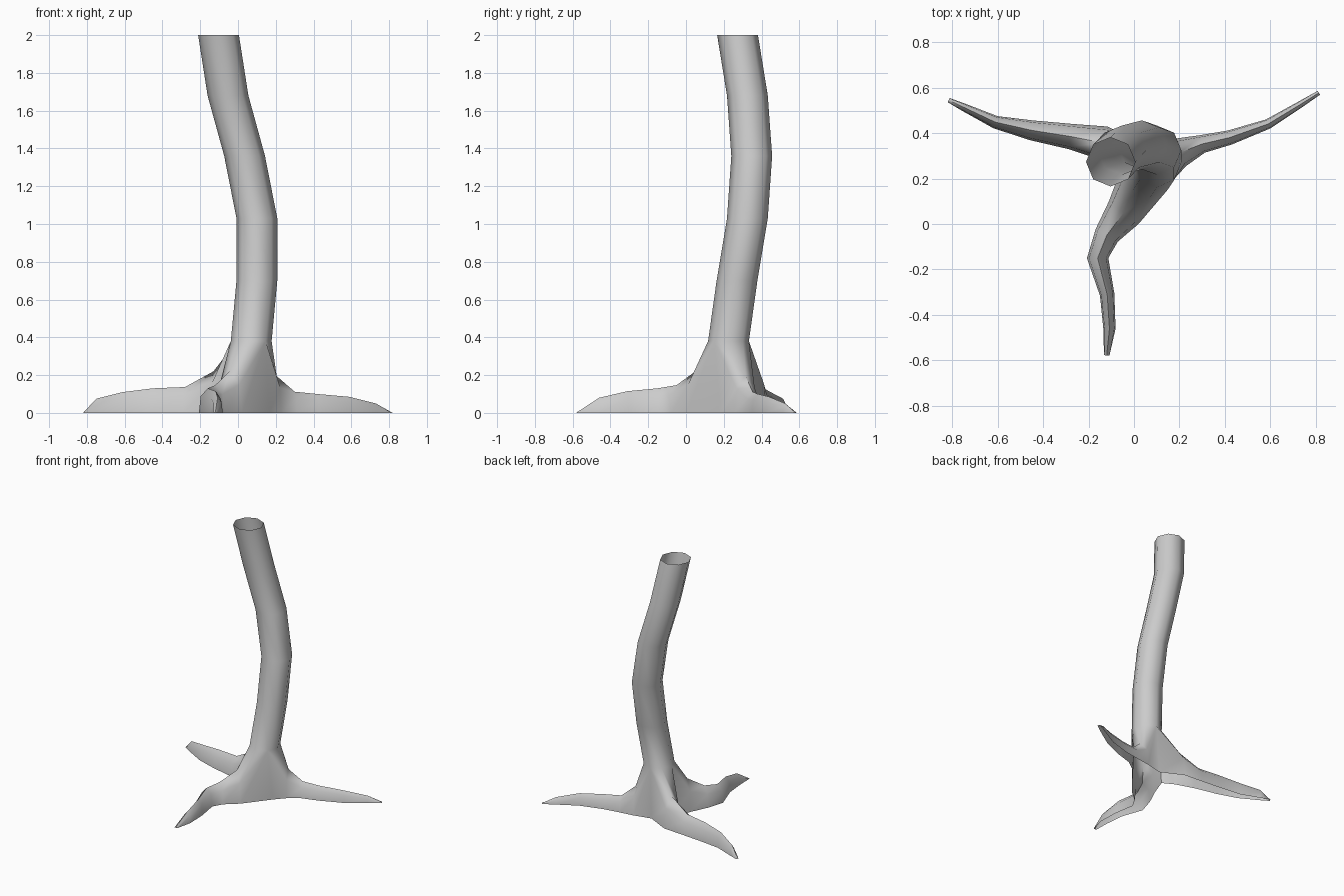
import bpy, bmesh, math
from mathutils import Vector

if "Cube" in bpy.data.objects:
    bpy.data.objects.remove(bpy.data.objects["Cube"])

bm = bmesh.new()

# Trunk: octagonal rings along a bent path
R = 0.108
path = [(0.07, 0.225, 0.38), (0.10, 0.27, 0.70), (0.10, 0.325, 1.03),
        (0.035, 0.348, 1.36), (-0.053, 0.325, 1.68), (-0.103, 0.273, 2.0)]
rings = []
for x, y, z in path:
    rings.append([bm.verts.new((x + R * math.cos(i * math.pi / 4),
                                y + R * math.sin(i * math.pi / 4), z)) for i in range(8)])


def face(*vs):
    u = list(dict.fromkeys(vs))
    if len(u) > 2:
        bm.faces.new(u)


def bridge(a, b):
    for i in range(len(a) - 1):
        face(a[i], b[i], b[i + 1], a[i + 1])


for lo, hi in zip(rings, rings[1:]):
    bridge(hi + hi[:1], lo + lo[:1])

# Ground points where neighbouring roots meet
crotch = {7: (0.165, 0.185, 0), 2: (0.05, 0.345, 0), 4: (-0.06, 0.235, 0)}
crotch = {k: bm.verts.new(v) for k, v in crotch.items()}

# Roots: ring corners they grow from, then stations (x, y, half width, height)
roots = [
    ([7, 0, 1, 2], [(0.205, 0.315, 0.065, 0.195), (0.30, 0.352, 0.04, 0.112),
                    (0.42, 0.38, 0.032, 0.10), (0.59, 0.44, 0.022, 0.085),
                    (0.73, 0.525, 0.015, 0.05), (0.813, 0.577, 0.01, 0.003)]),
    ([2, 3, 4], [(-0.13, 0.355, 0.075, 0.22), (-0.28, 0.385, 0.056, 0.137),
                 (-0.45, 0.412, 0.044, 0.13), (-0.61, 0.448, 0.028, 0.11),
                 (-0.75, 0.514, 0.017, 0.075), (-0.815, 0.545, 0.01, 0.003)]),
    ([4, 5, 6, 7], [(-0.045, 0.05, 0.082, 0.22), (-0.12, -0.05, 0.056, 0.147),
                    (-0.16, -0.15, 0.047, 0.13), (-0.118, -0.31, 0.032, 0.115),
                    (-0.108, -0.46, 0.027, 0.08), (-0.12, -0.578, 0.012, 0.003)]),
]
shape = [(1, 0), (0.8, 0.68), (0, 1), (-0.8, 0.68), (-1, 0)]

for corners, stations in roots:
    pts = [Vector(s[:2]) for s in stations]
    arches = []
    for i, (x, y, w, h) in enumerate(stations):
        d = (pts[min(i + 1, len(pts) - 1)] - pts[max(i - 1, 0)]).normalized()
        arches.append([bm.verts.new((x + d.y * w * s, y - d.x * w * s, h * t))
                       for s, t in shape])
    # Flare from trunk into root
    top = [crotch[corners[0]]] + [rings[0][c] for c in corners] + [crotch[corners[-1]]]
    first = arches[0]
    if len(top) == 6:
        first = first[:3] + first[2:]
    bridge(top, first)
    for a, b in zip(arches, arches[1:]):
        bridge(a, b)
    bm.faces.new(arches[-1])

bmesh.ops.recalc_face_normals(bm, faces=bm.faces)
mesh = bpy.data.meshes.new("trunk_with_roots")
bm.to_mesh(mesh)
bm.free()
obj = bpy.data.objects.new("trunk_with_roots", mesh)
bpy.context.collection.objects.link(obj)
bpy.context.view_layer.objects.active = obj
obj.select_set(True)
bpy.ops.object.shade_smooth_by_angle(angle=math.radians(60))
